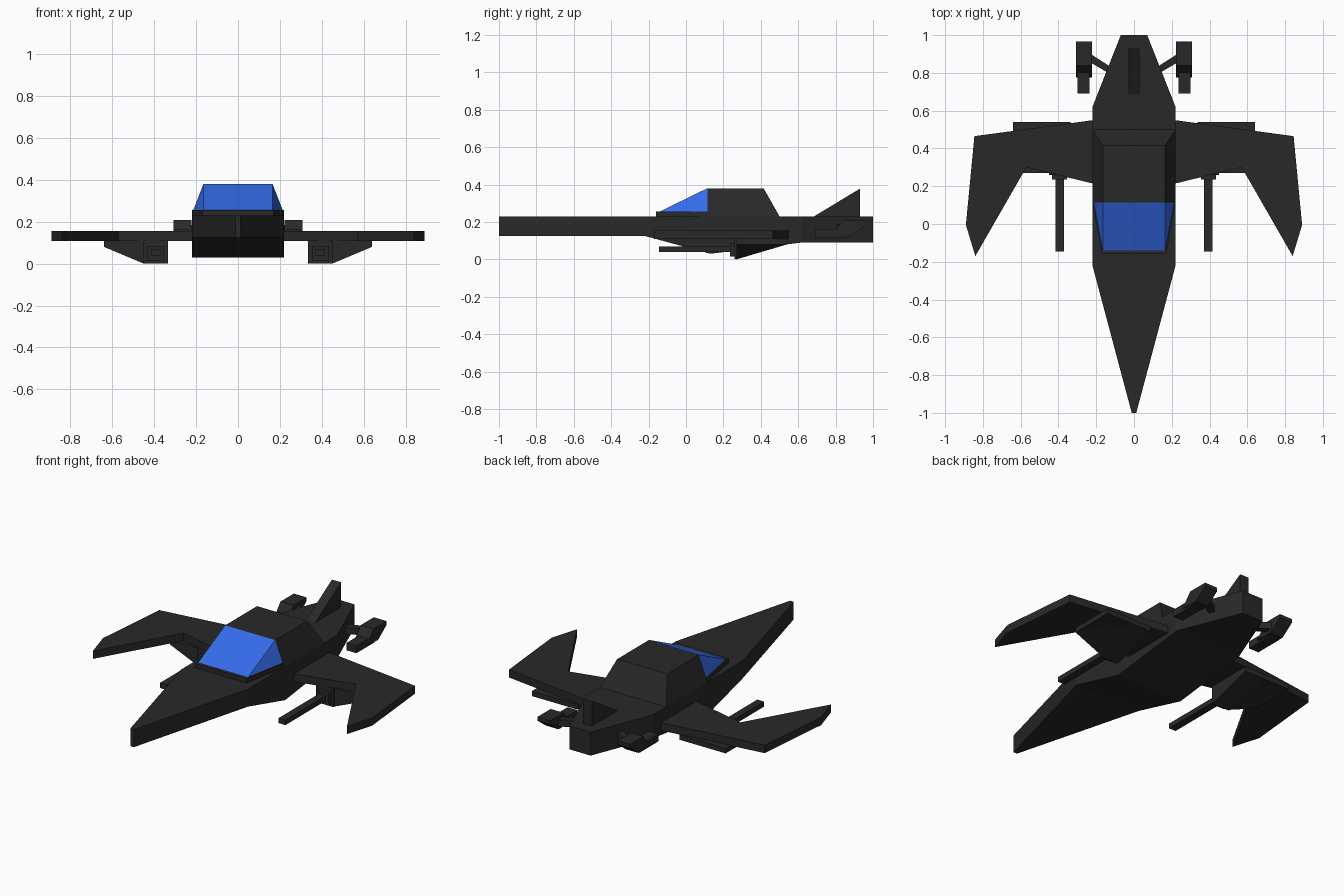
import bpy, bmesh
from mathutils import Vector

if "Cube" in bpy.data.objects:
    bpy.data.objects.remove(bpy.data.objects["Cube"])


def material(name, color):
    m = bpy.data.materials.new(name)
    m.diffuse_color = color
    m.use_nodes = True
    m.node_tree.nodes["Principled BSDF"].inputs["Base Color"].default_value = m.diffuse_color
    return m


DARK = material("dark_hull", (0.022, 0.022, 0.022, 1))
BLUE = material("blue_glass", (0.036, 0.15, 0.84, 1))


def loft(name, rings, mat=DARK, mirror=False):
    """Join equal-sized rings of points into a closed flat-faced solid."""
    bm = bmesh.new()
    rows = [[bm.verts.new(p) for p in r] for r in rings]
    n = len(rows[0])
    for a, b in zip(rows, rows[1:]):
        for i in range(n):
            j = (i + 1) % n
            bm.faces.new((a[i], a[j], b[j], b[i]))
    bm.faces.new(rows[0])
    bm.faces.new(rows[-1])
    bmesh.ops.remove_doubles(bm, verts=bm.verts, dist=1e-5)
    bmesh.ops.recalc_face_normals(bm, faces=bm.faces)
    me = bpy.data.meshes.new(name)
    bm.to_mesh(me)
    bm.free()
    ob = bpy.data.objects.new(name, me)
    me.materials.append(mat)
    bpy.context.collection.objects.link(ob)
    if mirror:
        ob.modifiers.new("mirror", 'MIRROR')
    return ob


def box(name, x, y, z, **kw):
    return loft(name, [[(a, y[0], z[0]), (a, y[1], z[0]), (a, y[1], z[1]), (a, y[0], z[1])]
                       for a in x], **kw)


def side_profile(name, pts, x0, x1, **kw):
    return loft(name, [[(x, y, z) for y, z in pts] for x in (x0, x1)], **kw)


def top_profile(name, pts, z0, z1, **kw):
    return loft(name, [[(x, y, z) for x, y in pts] for z in (z0, z1)], **kw)


# Fuselage: (y, half width, bottom z) stations under a flat deck
stations = [(-1, .012, .125), (-.22, .22, .125), (.13, .22, .03),
            (.62, .22, .09), (1, .07, .09)]
loft("fuselage", [[(-w, y, b), (w, y, b), (w, y, .23), (-w, y, .23)]
                  for y, w, b in stations])

# Cabin behind the windscreen
loft("cabin", [
    [(-.22, .115, .23), (.22, .115, .23), (.22, .5, .23), (-.22, .5, .23)],
    [(-.165, .115, .38), (.165, .115, .38), (.165, .415, .38), (-.165, .415, .38)]])

# Windscreen sill and glass
top_profile("windscreen_sill", [(-.17, -.16), (.17, -.16), (.22, .115), (-.22, .115)], .225, .256)
loft("windscreen", [
    [(-.165, -.14, .256), (.165, -.14, .256), (.213, .115, .256), (-.213, .115, .256)],
    [(-.165, .114, .38), (.165, .114, .38), (.165, .115, .38), (-.165, .115, .38)]], mat=BLUE)

# Swept wings with forward-pointing tips
top_profile("wings", [(.2, .552), (.845, .465), (.89, -.005), (.84, -.17),
                      (.57, .30), (.2, .21)], .108, .155, mirror=True)

# Tail fin
side_profile("tail_fin", [(.68, .22), (.93, .22), (.93, .378), (.685, .23)], -.03, .03)

# Under-wing gun mounts: slab, tapered housing and outer gusset
box("gun_mount_slab", (.335, .64), (.27, .54), (.08, .11), mirror=True)
side_profile("gun_housing", [(.26, 0), (.26, .11), (.54, .11), (.54, .08)],
             .335, .45, mirror=True)
loft("gun_gusset", [
    [(.45, .27, 0), (.45, .27, .09), (.45, .54, .09), (.45, .54, .08)],
    [(.64, .27, .08), (.64, .27, .09), (.64, .54, .09), (.64, .54, .08)]], mirror=True)

# Gun collars and barrels
box("gun_collar", (.355, .435), (.235, .27), (.015, .085), mirror=True)
box("gun_barrel", (.37, .415), (-.145, .24), (.038, .068), mirror=True)

# Rear thruster pods, their nozzles and struts
side_profile("thruster_pod", [(.775, .13), (.84, .207), (.965, .207), (.965, .185), (.885, .125)],
             .222, .307, mirror=True)
box("thruster_nozzle", (.235, .3), (.69, .86), (.118, .162), mirror=True)
top_profile("thruster_strut", [(.12, .79), (.23, .855), (.23, .9), (.12, .83)],
            .145, .185, mirror=True)
